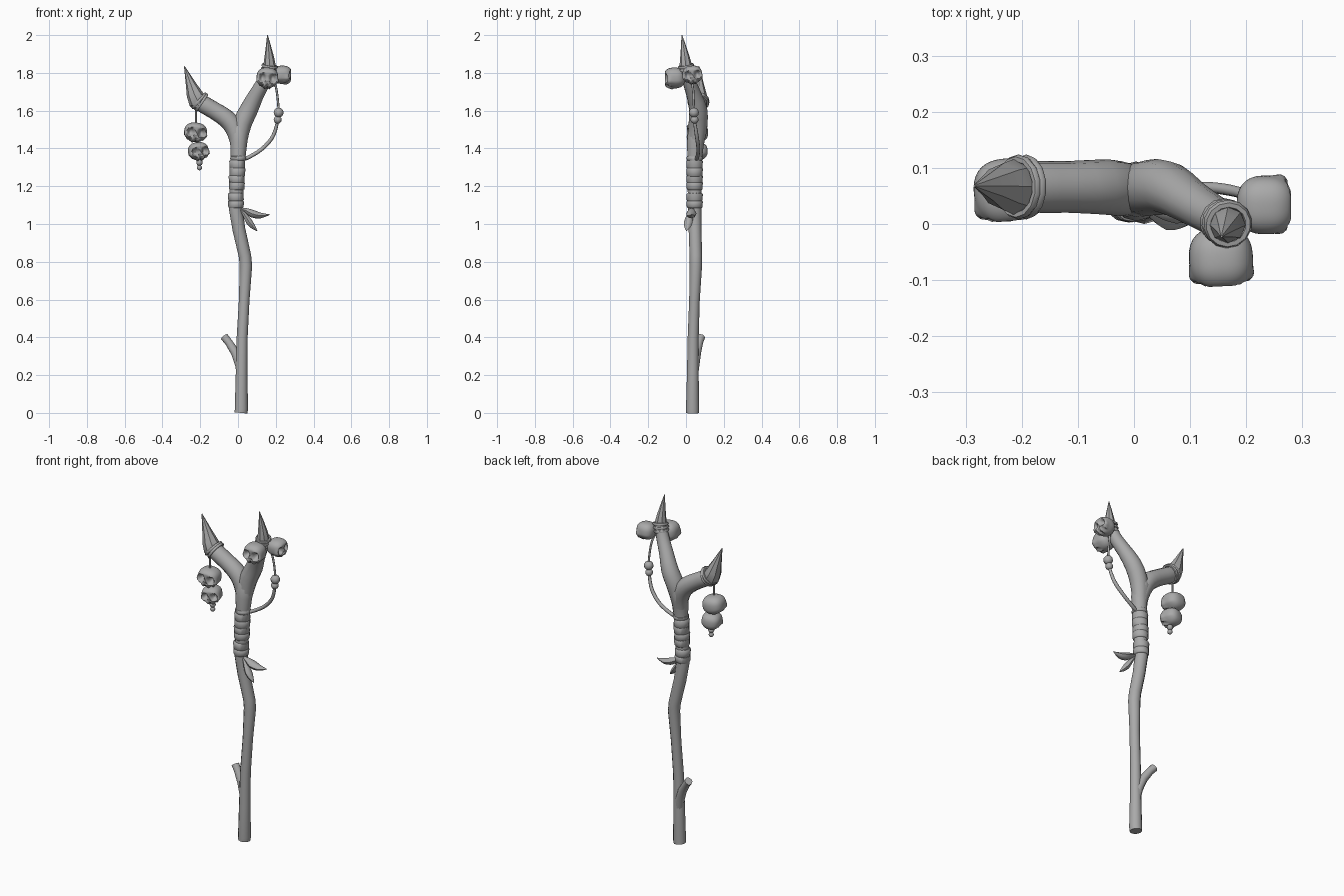
import bpy, bmesh, math
from mathutils import Vector, Matrix

cube = bpy.data.objects.get("Cube")
if cube:
    bpy.data.objects.remove(cube, do_unlink=True)

grey = bpy.data.materials.new("plain grey")
grey.use_nodes = True
grey.diffuse_color = (0.4, 0.4, 0.4, 1)
grey.node_tree.nodes["Principled BSDF"].inputs["Base Color"].default_value = (0.4, 0.4, 0.4, 1)


def finish(bm, name, angle=50):
    """Turn a bmesh into a smooth shaded object."""
    bmesh.ops.recalc_face_normals(bm, faces=bm.faces)
    mesh = bpy.data.meshes.new(name)
    bm.to_mesh(mesh)
    bm.free()
    mesh.materials.append(grey)
    obj = bpy.data.objects.new(name, mesh)
    bpy.context.collection.objects.link(obj)
    bpy.ops.object.select_all(action='DESELECT')
    obj.select_set(True)
    bpy.context.view_layer.objects.active = obj
    bpy.ops.object.shade_smooth_by_angle(angle=math.radians(angle))
    return obj


def rounded(path, steps):
    """Catmull-Rom refinement of (x, y, z, radius) points."""
    p = [Vector(q) for q in path]
    p = [2 * p[0] - p[1]] + p + [2 * p[-1] - p[-2]]
    out = []
    for a, b, c, d in zip(p, p[1:], p[2:], p[3:]):
        for i in range(steps):
            t = i / steps
            out.append(0.5 * (2 * b + (c - a) * t + (2 * a - 5 * b + 4 * c - d) * t ** 2
                              + (3 * b - a - 3 * c + d) * t ** 3))
    return out + [p[-2]]


def tube(name, path, sides=12, steps=1, flat=1.0, angle=50):
    """Sweep a ring along (x, y, z, radius) points."""
    pts = rounded(path, steps)
    bm = bmesh.new()
    rings = []
    side = None
    for i, p in enumerate(pts):
        d = (pts[min(i + 1, len(pts) - 1)].xyz - pts[max(i - 1, 0)].xyz).normalized()
        if side is None:
            side = Vector((0, 1, 0)) if abs(d.y) < 0.9 else Vector((1, 0, 0))
        side = (side - d * side.dot(d)).normalized()
        other = d.cross(side)
        ring = []
        for k in range(sides):
            a = math.tau * k / sides
            ring.append(bm.verts.new(p.xyz + p.w * (side * math.cos(a) + other * math.sin(a) * flat)))
        rings.append(ring)
    for lo, hi in zip(rings, rings[1:]):
        for k in range(sides):
            j = (k + 1) % sides
            bm.faces.new((lo[k], lo[j], hi[j], hi[k]))
    bm.faces.new(rings[0][::-1])
    bm.faces.new(rings[-1])
    return finish(bm, name, angle)


def loop(name, centre, axis, radius, thick):
    """Cord ring wound round a branch."""
    bpy.ops.mesh.primitive_torus_add(major_radius=radius, minor_radius=thick, location=centre,
                                     major_segments=14, minor_segments=6,
                                     rotation=Vector(axis).to_track_quat('Z', 'Y').to_euler())
    obj = bpy.context.object
    obj.name = name
    obj.data.materials.append(grey)
    bpy.ops.object.shade_smooth_by_angle(angle=math.radians(60))


def bead(name, centre, radius):
    bm = bmesh.new()
    bmesh.ops.create_uvsphere(bm, u_segments=12, v_segments=8, radius=radius)
    bmesh.ops.translate(bm, vec=centre, verts=bm.verts)
    finish(bm, name)


def skull(name, centre, size, turn=0.0, tilt=0.0):
    """Small skull facing -y before it is turned."""
    bm = bmesh.new()
    bmesh.ops.create_icosphere(bm, subdivisions=4, radius=1)
    for v in bm.verts:
        n = v.co.copy()
        p = n.copy()
        # boxy cranium with a flat face
        p = Vector([math.copysign(abs(c) ** 0.8, c) for c in p])
        p.y = max(p.y, -0.86)
        # narrower jaw and cheekbones
        if p.z < -0.35:
            p.x *= 1 + 0.4 * (p.z + 0.35)
        for s in (-1, 1):
            cheek = (n - Vector((s * 0.8, -0.5, -0.25))).length
            p.x += s * 0.16 * max(0, 1 - cheek / 0.45)
            socket = (n - Vector((s * 0.42, -0.9, 0.0))).length
            p.y += 0.6 * min(1, max(0, 1.6 - socket / 0.24))
        # nose hole
        nose = math.hypot(n.x, (n.z + 0.42) * 0.8)
        if n.y < 0:
            p.y += 0.35 * max(0, 1 - nose / 0.15)
        # teeth along the lower front edge
        if n.y < -0.1 and n.z < -0.55:
            p.z += 0.12 * math.cos(p.x * 13)
        v.co = Vector((p.x * size[0], p.y * size[1], p.z * size[2]))
    spin = Matrix.Rotation(turn, 4, 'Z') @ Matrix.Rotation(tilt, 4, 'Y')
    bmesh.ops.transform(bm, matrix=Matrix.Translation(centre) @ spin, verts=bm.verts)
    finish(bm, name, 60)


# Staff, fork and twig
tube("staff", [(.016, .035, 0, .034), (.018, .035, .02, .035), (.019, .036, .2, .031), (.022, .038, .4, .029),
               (.033, .045, .6, .028), (.042, .052, .78, .033), (.037, .052, .83, .033),
               (.005, .048, .97, .034), (-.012, .046, 1.08, .036), (-.006, .046, 1.2, .037),
               (0, .046, 1.34, .038), (.004, .05, 1.43, .045), (.004, .062, 1.5, .05), (.0, .066, 1.545, .035)])
tube("right_branch", [(.002, .048, 1.36, .035), (-.002, .055, 1.44, .042), (-.022, .063, 1.51, .049),
                      (-.06, .066, 1.557, .049), (-.12, .066, 1.597, .046), (-.18, .066, 1.632, .046),
                      (-.225, .066, 1.66, .04)], steps=2)
tube("left_branch", [(0, .048, 1.36, .035), (.006, .055, 1.44, .043), (.022, .064, 1.53, .05),
                     (.06, .064, 1.61, .048), (.1, .04, 1.69, .04), (.14, .016, 1.76, .036),
                     (.168, 0, 1.83, .033)], steps=2)
tube("twig", [(.018, .04, .2, .024), (.008, .046, .26, .026), (-.015, .056, .32, .024),
              (-.05, .07, .375, .021), (-.073, .08, .403, .022)], sides=10)

# Cloth wraps on the grip
bands = [(1.085, 1.125), (1.12, 1.165), (1.18, 1.225), (1.215, 1.26), (1.25, 1.3), (1.29, 1.34), (1.335, 1.36)]
for i, (low, high) in enumerate(bands):
    shift = -.012 + .012 * (low - 1.08) / .27
    lean = .006 * (-1) ** i
    tube("grip_wrap", [(shift, .046, low, .037), (shift, .046, low + .006, .042),
                       (shift + lean / 3, .046, high - .006, .043), (shift + lean / 3, .046, high, .037)], sides=14)

# Horn tips and their bindings
tube("right_horn", [(-.19, .066, 1.625, .04), (-.213, .066, 1.65, .05), (-.232, .067, 1.69, .042),
                    (-.25, .068, 1.74, .027), (-.268, .068, 1.79, .014), (-.284, .068, 1.835, .002)],
     sides=8, angle=35)
tube("left_horn", [(.166, .0, 1.81, .034), (.167, -.002, 1.845, .032), (.165, -.006, 1.885, .025),
                   (.161, -.013, 1.94, .014), (.156, -.022, 2, .002)], sides=8, angle=35)
for t in (0, 1):
    loop("right_binding", (-.192 - .014 * t, .066, 1.643 + .009 * t), (-.75, 0, .5 + .15 * t), .05, .008)
for t in (0, 1, 2):
    loop("left_binding", (.161 + .003 * t, .002 - .001 * t, 1.8 + .018 * t), (.15, -.1 * t, 1), .036, .008)

# Beaded cord under the left branch
tube("beaded_cord", [(.02, .05, 1.34, .01), (.06, .06, 1.355, .01), (.13, .065, 1.4, .01), (.185, .057, 1.465, .01),
                     (.21, .045, 1.55, .008), (.214, .042, 1.62, .006), (.2, .035, 1.73, .006),
                     (.175, .01, 1.8, .006)], sides=8, steps=5)
bead("upper_bead", (.215, .042, 1.59), .026)
bead("lower_bead", (.21, .045, 1.552), .021)

# Hanging cord with skulls and beads
tube("hanging_cord", [(-.222, .055, 1.64, .005), (-.222, .055, 1.45, .005), (-.205, .055, 1.29, .005)], sides=6)
skull("hanging_skull_upper", (-.225, .057, 1.485), (.06, .06, .052), .1, .1)
skull("hanging_skull_lower", (-.21, .057, 1.385), (.053, .056, .048), .25, -.1)
bead("hanging_bead_upper", (-.204, .055, 1.325), .017)
bead("hanging_bead_lower", (-.204, .055, 1.298), .014)

# Skulls tied to the left branch
skull("front_skull", (.155, -.062, 1.773), (.057, .057, .055), .05, .05)
skull("side_skull", (.235, .034, 1.79), (.052, .052, .048), math.pi / 2, -.1)

# Leaves below the grip
tube("long_leaf", [(.005, .035, 1.08, .004), (.04, .03, 1.073, .016), (.075, .028, 1.055, .027),
                   (.12, .028, 1.045, .02), (.17, .03, 1.05, .001)], sides=8, steps=2, flat=.75)
tube("short_leaf", [(.01, .03, 1.08, .004), (.035, .022, 1.05, .015), (.06, .012, 1.01, .023),
                    (.085, .006, .98, .014), (.102, .002, .963, .001)], sides=8, steps=2, flat=.75)
